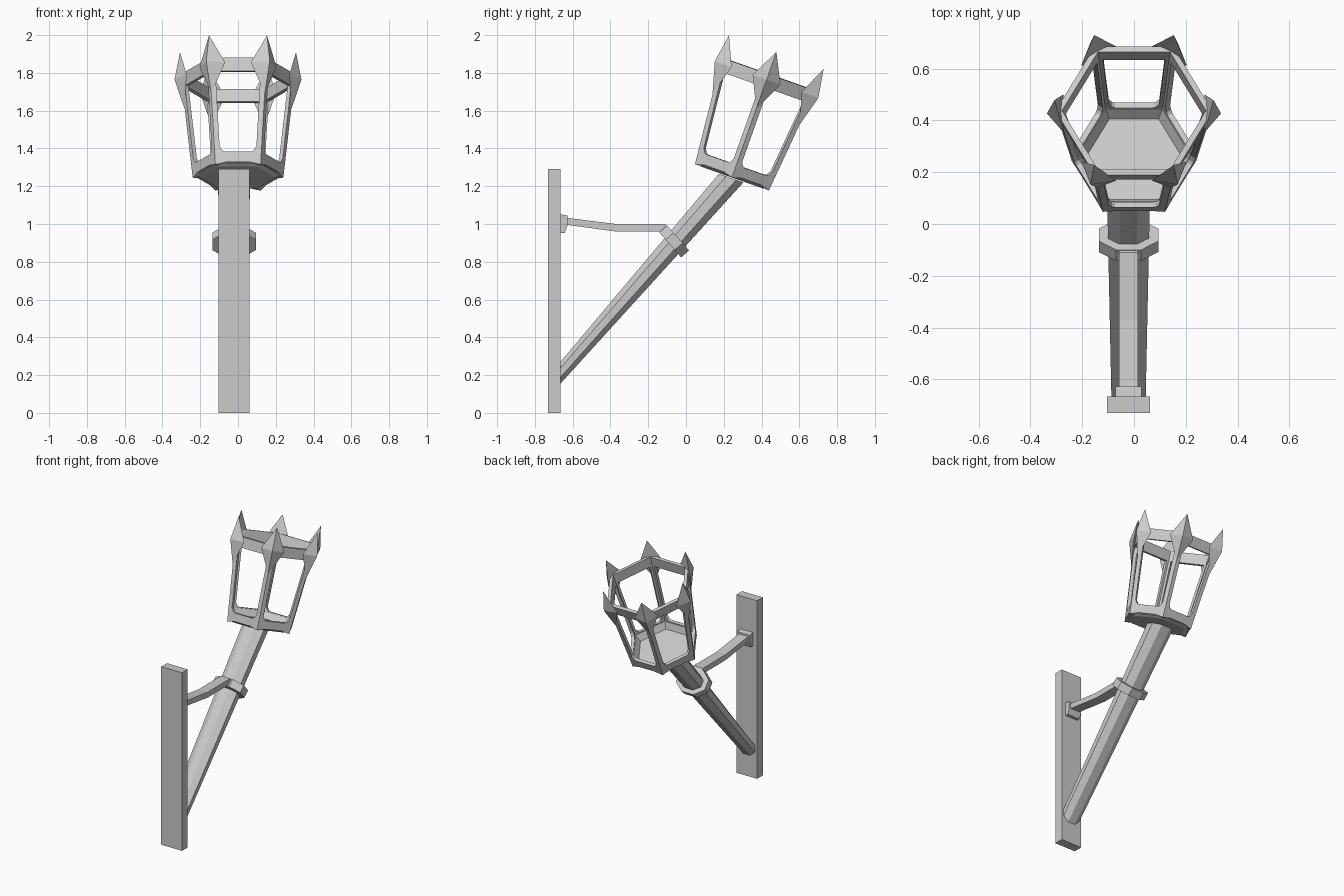
import bpy, bmesh, math
from mathutils import Vector, Matrix

if "Cube" in bpy.data.objects:
    bpy.data.objects.remove(bpy.data.objects["Cube"])

CX = -0.021                       # post, board and arm sit slightly off centre
TILT = math.radians(19.5)         # lean of the basket
BASKET = Matrix.Translation((0, 0.243, 1.246)) @ Matrix.Rotation(-TILT, 4, 'X')


def make(name, verts, faces, matrix=None, fix_normals=True):
    bm = bmesh.new()
    vs = [bm.verts.new(v) for v in verts]
    for f in faces:
        bm.faces.new([vs[i] for i in f])
    bmesh.ops.remove_doubles(bm, verts=bm.verts, dist=0.0005)
    if fix_normals:
        bmesh.ops.recalc_face_normals(bm, faces=bm.faces)
    me = bpy.data.meshes.new(name)
    bm.to_mesh(me)
    bm.free()
    ob = bpy.data.objects.new(name, me)
    if matrix:
        ob.matrix_world = matrix
    bpy.context.collection.objects.link(ob)
    return ob


def loft(name, rings, matrix=None, capped=True):
    n = len(rings[0])
    verts = [p for r in rings for p in r]
    faces = [(k*n+i, k*n+(i+1) % n, (k+1)*n+(i+1) % n, (k+1)*n+i)
             for k in range(len(rings)-1) for i in range(n)]
    if capped:
        faces += [tuple(range(n)), tuple(range((len(rings)-1)*n, len(rings)*n))]
    return make(name, verts, faces, matrix)


def oval(center, across, rx, ry):
    """Octagon with flats sideways, lying in the plane of x and 'across'."""
    c, a, k = Vector(center), Vector(across).normalized(), 1/math.cos(math.pi/8)
    pts = []
    for i in range(8):
        t = math.pi/8 + i*math.pi/4
        pts.append(c + Vector((rx*k*math.cos(t), 0, 0)) + a*(ry*k*math.sin(t)))
    return pts


def extrude_x(name, profile, half):
    """Side profile (y, z) given a width along x."""
    return loft(name, [[(CX+s*half, y, z) for y, z in profile] for s in (-1, 1)])


def hexa(r, z):
    return [(r*math.cos(i*math.pi/3), r*math.sin(i*math.pi/3), z) for i in range(6)]


# wall board
extrude_x("wall_board", [(-0.73, 0), (-0.665, 0), (-0.665, 1.29), (-0.73, 1.29)], 0.083)

# slanted tapered pole, ends cut flush with board and basket floor
down = (0, math.cos(TILT), -math.sin(TILT))
loft("pole", [oval((CX, -0.68, 0.195), (0, 0, -1), 0.066, 0.057),
              oval((CX, 0.239, 1.243), down, 0.085, 0.069)])

# collar around the pole
axis = Vector((0, 0.75, 0.66))
mid = Vector((CX, -0.063, 0.908))
loft("collar", [oval(mid + axis*s, (0, 0.66, -0.75), 0.115, 0.088) for s in (-0.028, 0.028)])

# support arm and its wall bracket
extrude_x("support_arm", [(-0.65, 1.035), (-0.37, 1.0), (-0.11, 1.0),
                          (-0.08, 0.96), (-0.37, 0.96), (-0.65, 0.998)], 0.037)
extrude_x("arm_bracket", [(-0.67, 1.052), (-0.628, 1.045), (-0.628, 0.99),
                          (-0.642, 0.953), (-0.67, 0.953)], 0.05)


# basket frame: six tapered panels with windows
def radius(s):
    return 0.24 + 0.109*s


verts, faces = [], []
TOP = 0.58
for side in range(6):
    rot = Matrix.Rotation(side*math.pi/3, 3, 'Z')
    b, t = radius(0)/2, radius(TOP)/2
    outer = [(-b, 0), (-b*0.5, 0.014), (b*0.5, 0.014), (b, 0),
             (radius(0.1)/2, 0.1), (t, TOP), (-t, TOP), (-radius(0.1)/2, 0.1)]
    wb, wt = radius(0.1)/2 - 0.028, radius(0.51)/2 - 0.028
    inner = [(-wb+0.012, 0.078), (-wb+0.024, 0.07), (wb-0.024, 0.07), (wb-0.012, 0.078),
             (wb, 0.1), (wt, 0.508), (-wt, 0.508), (-wb, 0.1)]
    base = len(verts)
    for x, s in outer + inner:
        verts.append(rot @ Vector((x, -radius(s)*math.cos(math.pi/6), s)))
    for i in range(8):
        j = (i+1) % 8
        faces.append((base+i, base+j, base+8+j, base+8+i))
frame = make("basket_frame", verts, faces, BASKET, fix_normals=False)
mod = frame.modifiers.new("thickness", 'SOLIDIFY')
mod.thickness = 0.022
mod.offset = -1
mod.use_even_offset = True

# basket floor with a sloping inner lip
loft("basket_floor", [hexa(0.2, 0.0), hexa(0.225, 0.012), hexa(0.235, 0.066),
                      hexa(0.218, 0.066), hexa(0.19, 0.022)], BASKET)

# diamond spikes wrapped over the top corners
for i in range(6):
    pts = [(0.307, 0, 0.705), (0.272, -0.078, 0.55), (0.283, 0, 0.385),
           (0.272, 0.078, 0.55), (0.336, 0, 0.55), (0.275, 0, 0.55)]
    tris = [(a, (a+1) % 4, c) for c in (4, 5) for a in range(4)]
    make("corner_spike", pts, tris, BASKET @ Matrix.Rotation(i*math.pi/3, 4, 'Z'))
